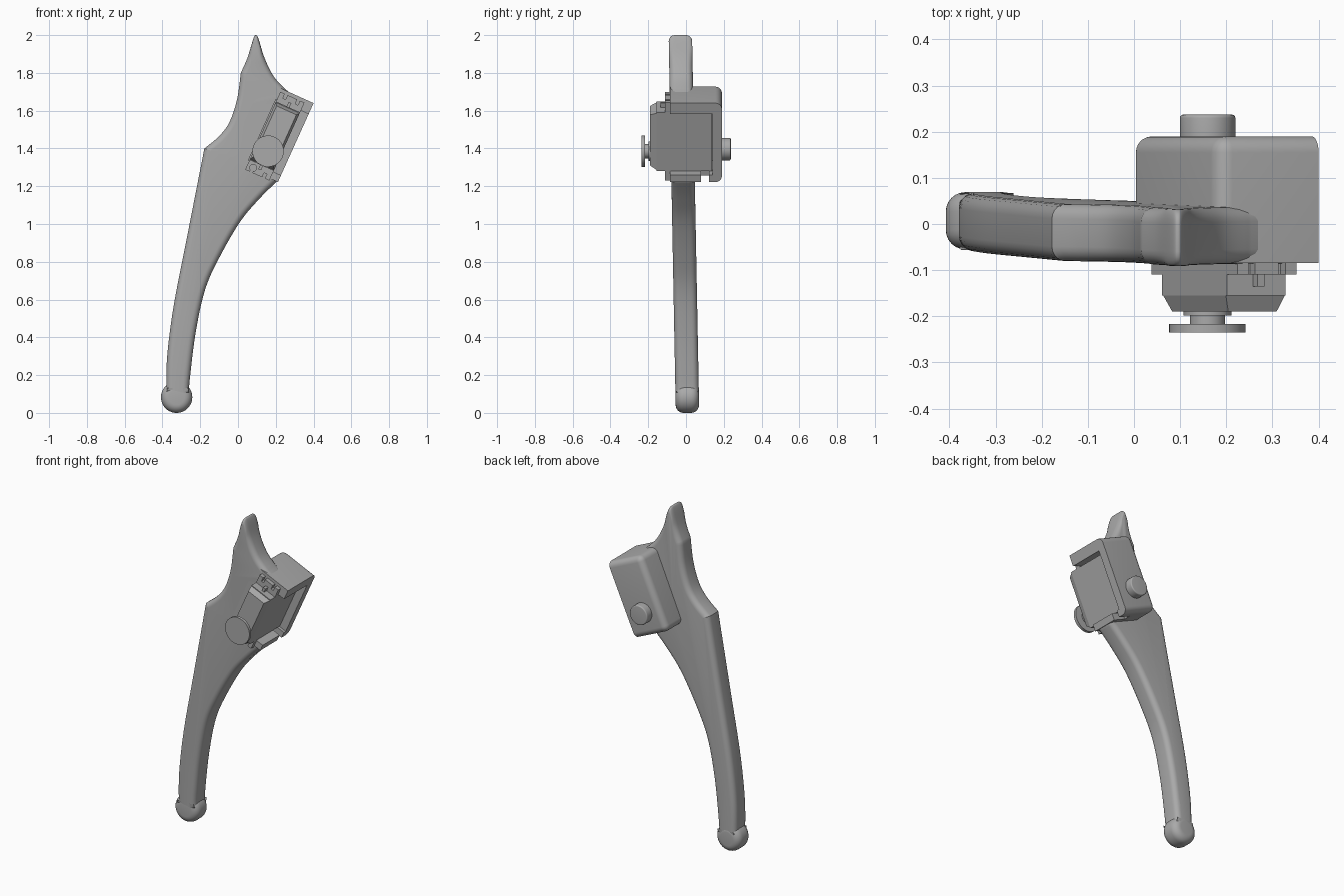
import bpy, bmesh, math
from mathutils import Matrix, Vector

cube = bpy.data.objects.get("Cube")
if cube:
    bpy.data.objects.remove(cube, do_unlink=True)

grey = bpy.data.materials.new("plain grey")
grey.use_nodes = True
grey.diffuse_color = (0.4, 0.4, 0.4, 1)
grey.node_tree.nodes["Principled BSDF"].inputs["Base Color"].default_value = (0.4, 0.4, 0.4, 1)

# Tilted frame of the motor: local x across, local z along its length
TILT = Matrix.Translation((0.195, 0, 1.465)) @ Matrix.Rotation(math.radians(24.3), 4, 'Y')


def finish(name, bm, frame=None):
    if frame:
        bm.transform(frame)
    bmesh.ops.recalc_face_normals(bm, faces=bm.faces)
    mesh = bpy.data.meshes.new(name)
    bm.to_mesh(mesh)
    bm.free()
    mesh.materials.append(grey)
    ob = bpy.data.objects.new(name, mesh)
    bpy.context.collection.objects.link(ob)
    return ob


def box_bm(x, y, z):
    bm = bmesh.new()
    bmesh.ops.create_cube(bm, size=1)
    for v in bm.verts:
        v.co = [lim[0] if c < 0 else lim[1] for c, lim in zip(v.co, (x, y, z))]
    return bm


def box(name, x, y, z):
    return finish(name, box_bm(x, y, z), TILT)


def disc(name, radius, y, x, z, frame=TILT, bevel=0, sides=40):
    bm = bmesh.new()
    bmesh.ops.create_cone(bm, cap_ends=True, segments=sides, radius1=radius,
                          radius2=radius, depth=y[1] - y[0])
    if bevel:
        rims = [e for e in bm.edges if any(len(f.verts) > 4 for f in e.link_faces)]
        bmesh.ops.bevel(bm, geom=rims, offset=bevel, segments=6, profile=0.5, affect='EDGES')
    place = Matrix.Translation((x, sum(y) / 2, z)) @ Matrix.Rotation(math.pi / 2, 4, 'X')
    bm.transform(place)
    return finish(name, bm, frame)


def cut(ob, cutters):
    bpy.context.view_layer.objects.active = ob
    for c in cutters:
        mod = ob.modifiers.new("cut", 'BOOLEAN')
        mod.operation, mod.solver, mod.object = 'DIFFERENCE', 'EXACT', c
        bpy.ops.object.modifier_apply(modifier=mod.name)


def spline(pts, steps=6):
    pts = [Vector(p) for p in pts]
    ext = [pts[0]] + pts + [pts[-1]]
    out = []
    for a, b, c, d in zip(ext, ext[1:], ext[2:], ext[3:]):
        for i in range(steps):
            t = i / steps
            out.append(b + (c - a) * t / 2 + (a * 2 - b * 5 + c * 4 - d) * t * t / 2
                       + (b * 3 - a - c * 3 + d) * t ** 3 / 2)
    return out


# Leg: smooth outline sections that meet at corners
sections = [
    [(-.38, .1), (-.375, .3), (-.34, .57), (-.27, .93), (-.178, 1.4)],
    [(-.178, 1.4), (-.1, 1.465), (-.045, 1.54), (-.005, 1.66), (.015, 1.8)],
    [(.015, 1.8), (.05, 1.88), (.081, 1.98), (.095, 2), (.109, 1.98), (.14, 1.88),
     (.19, 1.78), (.255, 1.71)],
    [(.205, 1.225), (.11, 1.13), (.01, 1.01), (-.1, .82), (-.175, .65), (-.225, .42),
     (-.255, .18), (-.26, .1)],
]
outline = []
for s in sections:
    outline += spline(s)
    if s is sections[2]:
        outline += [Vector((.255, 1.71)), Vector((.358, 1.632))]
outline.append(Vector(sections[-1][-1]))

HALF, ROUND, STEPS = 0.062, 0.032, 5
TIP_CORE = Vector((.095, 1.85))


def inset(i, d):
    p = outline[i]
    t = (outline[(i + 1) % len(outline)] - outline[i - 1]).normalized()
    w = min(1, max(0, (p.y - 1.84) / 0.1))
    return p + d * ((1 - w) * Vector((t.y, -t.x)) + w * (TIP_CORE - p) / 0.15)


bm = bmesh.new()
rings = []
angles = [k / STEPS * math.pi / 2 for k in range(STEPS + 1)]
for side, angs in ((-1, reversed(angles)), (1, angles)):
    for a in angs:
        y = side * (HALF - ROUND + ROUND * math.sin(a))
        ring = []
        for i in range(len(outline)):
            q = inset(i, ROUND * (1 - math.cos(a)))
            ring.append(bm.verts.new((q.x, y + 0.008 - 0.019 * q.y, q.y)))
        rings.append(ring)
for r, s in zip(rings, rings[1:]):
    for i in range(len(r)):
        bm.faces.new((r[i - 1], r[i], s[i], s[i - 1]))
bm.faces.new(rings[0])
bm.faces.new(rings[-1])
leg = finish("leg", bm)
foot = disc("foot", 0.083, (-0.055, 0.069), -0.325, 0.083, Matrix(), 0.042, 48)

# Motor housing: box rounded at the back and inner side
bm = box_bm((-.125, .115), (-.085, .19), (-.215, .244))
soft = []
for e in bm.edges:
    m = (e.verts[0].co + e.verts[1].co) / 2
    if m.y > -0.08 and (m.x < -0.12 or (m.y > 0.18 and m.x < 0.1)):
        soft.append(e)
bmesh.ops.bevel(bm, geom=soft, offset=0.035, segments=6, profile=0.5, affect='EDGES')
housing = finish("motor_housing", bm, TILT)
pocket = box("pocket_cutter", (-.075, .3), (-.4, .14), (-.175, .18))
slot = box("slot_cutter", (.03, .3), (.08, .122), (-.4, -.1))
cut(leg, [pocket])
cut(housing, [pocket, slot])
pivot = disc("pivot_boss", 0.06, (.15, .237), -.004, -.077, bevel=0.007)

# Motor body with a tapered cap
body = box("motor_body", (-.07, .07), (-.155, .138), (-.17, .17))
bm = box_bm((-.07, .07), (-.19, -.155), (-.165, .165))
for v in bm.verts:
    if v.co.y < -0.17:
        v.co.x *= 0.82
        v.co.z = 0.15 if v.co.z > 0 else -0.145
cap = finish("motor_cap", bm, TILT)
neck = disc("output_neck", 0.052, (-.198, -.18), 0, -.087)
shaft = disc("output_shaft", 0.038, (-.218, -.19), 0, -.087)

# Drive disc with a ring of screw holes
horn = disc("drive_disc", 0.083, (-.235, -.217), 0, -.087, sides=48)
cutters = [disc("hole_cutter", 0.014, (-.3, -.222), 0, -.087, sides=16)]
for k in range(4):
    a = k * math.pi / 2
    cutters.append(disc("hole_cutter", 0.011, (-.3, -.2), 0.052 * math.cos(a),
                        0.052 * math.sin(a) - .087, sides=16))
cut(horn, cutters)

# Mounting tabs with open screw notches
tabs = []
for name, s in (("upper_tab", 1), ("lower_tab", -1)):
    tab = box(name, (-.07, .07), (-.11, -.083), sorted((s * .165, s * .226)))
    notches = []
    for x in (-.036, .036):
        notches.append(disc("notch_cutter", 0.018, (-.2, 0), x, s * .2, sides=20))
        notches.append(box("notch_cutter", (x - .008, x + .008), (-.2, 0),
                           sorted((s * .2, s * .3))))
    cut(tab, notches)
    cutters += notches
    tabs.append(tab)
    rib = box(name + "_rib", (-.008, .008), (-.135, -.1), sorted((s * .165, s * .195)))

for c in cutters + [pocket, slot]:
    bpy.data.objects.remove(c, do_unlink=True)

# Smooth curved surfaces while keeping hard edges
bpy.ops.object.select_all(action='DESELECT')
for ob in (leg, foot, housing, pivot, neck, shaft, horn, *tabs):
    ob.select_set(True)
bpy.context.view_layer.objects.active = leg
bpy.ops.object.shade_smooth_by_angle(angle=math.radians(32))
